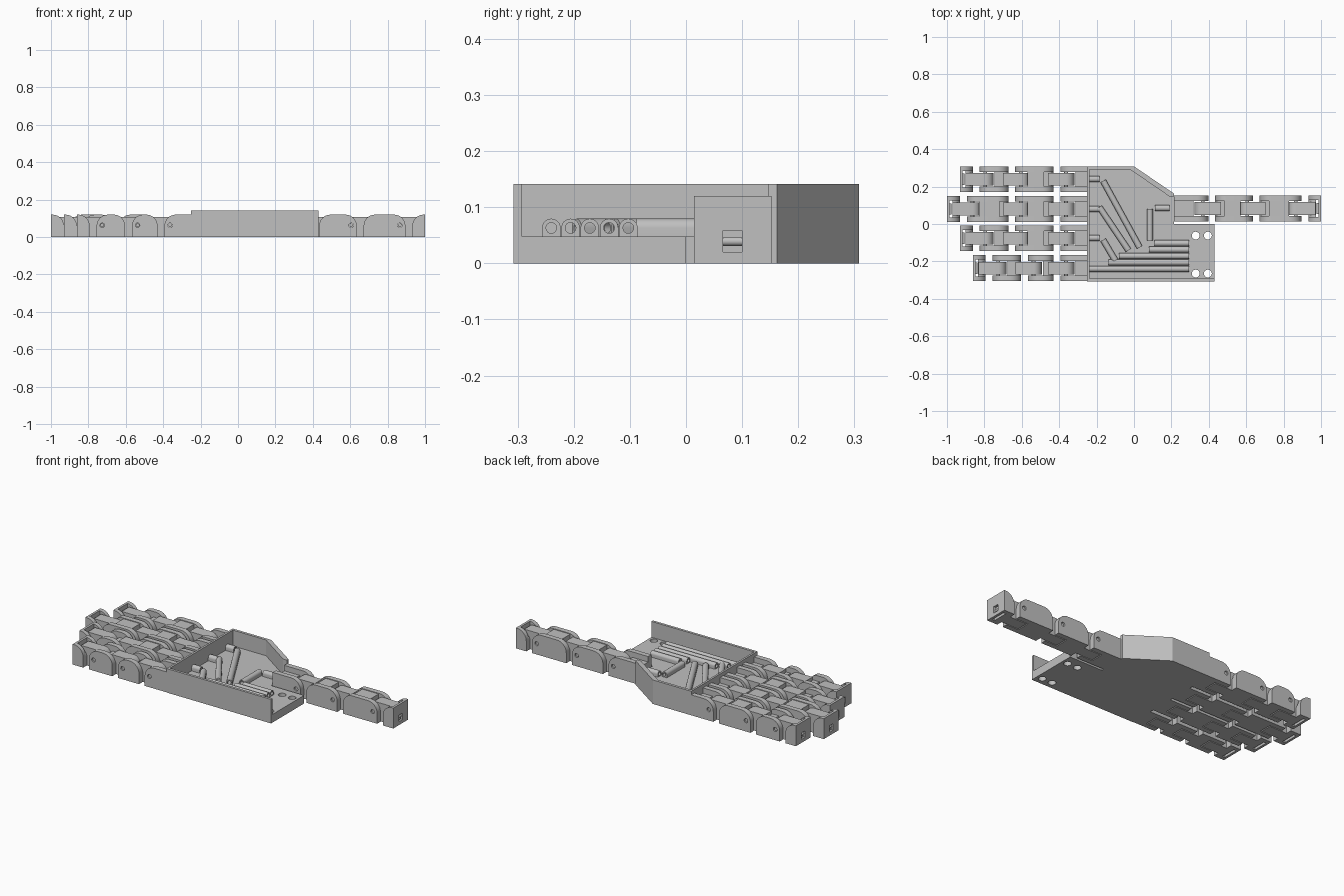
import bpy, bmesh, math
from mathutils import Matrix, Vector

if "Cube" in bpy.data.objects:
    bpy.data.objects.remove(bpy.data.objects["Cube"], do_unlink=True)

GREY = bpy.data.materials.new("light grey plastic")
GREY.use_nodes = True
GREY.diffuse_color = (0.53, 0.53, 0.53, 1)
GREY.node_tree.nodes["Principled BSDF"].inputs["Base Color"].default_value = GREY.diffuse_color

H = 0.12        # finger height
HALF = 0.069    # half finger width
FLOOR = 0.048   # palm floor top
PIN_Z = 0.063
PLACE = {"x": lambda u, v, w: (w, u, v),
         "y": lambda u, v, w: (u, w, v),
         "z": lambda u, v, w: (u, v, w)}


def prism(bm, loops, axis, a, b):
    """Extrude an outline with optional holes along an axis from a to b."""
    part = bmesh.new()
    for loop in loops:
        vs = [part.verts.new(PLACE[axis](u, v, a)) for u, v in loop]
        for i, v in enumerate(vs):
            part.edges.new((vs[i - 1], v))
    bmesh.ops.triangle_fill(part, use_beauty=True, edges=part.edges[:])
    out = bmesh.ops.extrude_face_region(part, geom=part.faces[:], use_keep_orig=True)
    moved = [g for g in out["geom"] if isinstance(g, bmesh.types.BMVert)]
    bmesh.ops.translate(part, verts=moved, vec=Vector(PLACE[axis](0, 0, b - a)))
    bmesh.ops.dissolve_limit(part, angle_limit=0.01, verts=part.verts[:], edges=part.edges[:])
    bmesh.ops.recalc_face_normals(part, faces=part.faces[:])
    mesh = bpy.data.meshes.new("part")
    part.to_mesh(mesh)
    part.free()
    bm.from_mesh(mesh)
    bpy.data.meshes.remove(mesh)


def arc(u, v, r, start, end, n=8):
    return [(u + r * math.cos(math.radians(start + (end - start) * i / n)),
             v + r * math.sin(math.radians(start + (end - start) * i / n))) for i in range(n + 1)]


def circle(u, v, r, n=16):
    return arc(u, v, r, 0, 360, n)[:-1]


def rect(u0, v0, u1, v1):
    return [(u0, v0), (u1, v0), (u1, v1), (u0, v1)]


def rounded(t0, t1, top, near, far):
    """Side outline with rounded upper corners of the given radii."""
    end = arc(t1 - far, top - far, far, 0, 90) if far else [(t1, top)]
    start = arc(t0 + near, top - near, near, 90, 180) if near else [(t0, top)]
    return [(t0, 0), (t1, 0)] + end + start


def finish(name, bm, matrix=Matrix()):
    bm.transform(matrix)
    bmesh.ops.recalc_face_normals(bm, faces=bm.faces[:])
    mesh = bpy.data.meshes.new(name)
    bm.to_mesh(mesh)
    bm.free()
    mesh.materials.append(GREY)
    obj = bpy.data.objects.new(name, mesh)
    bpy.context.collection.objects.link(obj)
    bpy.ops.object.select_all(action="DESELECT")
    obj.select_set(True)
    bpy.context.view_layer.objects.active = obj
    bpy.ops.object.shade_smooth_by_angle(angle=math.radians(30))
    return obj


def tongue(bm, t0, t1):
    """Hinge tongue reaching back to the previous segment's pin."""
    pin = t0 - 0.067
    r = 0.044
    outline = [(t1, 0), (t1, PIN_Z + r)] + arc(pin, PIN_Z, r, 90, 180) + [(pin - r, 0)]
    prism(bm, [outline, circle(pin, PIN_Z, 0.012)], "y", -0.034, 0.034)


def segment(name, matrix, t0, t1, knuckle=False):
    bm = bmesh.new()
    near = 0 if knuckle else 0.06
    # Side cheeks with pin holes
    for a, b in ((-HALF, -0.039), (0.039, HALF)):
        prism(bm, [rounded(t0, t1, H, near, 0.06), circle(t1 - 0.03, PIN_Z, 0.012)], "y", a, b)
    # Bridge between the cheeks
    prism(bm, [rounded(t0, t1 - 0.08, 0.088, 0 if knuckle else 0.03, 0)], "y", -0.039, 0.039)
    # Hinge pin, sunk below the cheek faces
    prism(bm, [circle(t1 - 0.03, PIN_Z, 0.01)], "y", -0.062, 0.062)
    if not knuckle:
        tongue(bm, t0, t0 + 0.03)
        # Raised block on the back of longer segments
        if t1 - t0 > 0.18:
            prism(bm, [rect(t0 + 0.05, 0.08, t1 - 0.066, 0.116)], "y", -0.05, 0.05)
    finish(name, bm, matrix)


def fingertip(name, matrix, t0, t1):
    bm = bmesh.new()
    for a, b in ((-HALF, -0.045), (0.045, HALF)):
        prism(bm, [rounded(t0, t1, H, 0.06, 0)], "y", a, b)
    # End wall with tendon window
    prism(bm, [rect(-0.045, 0, 0.045, H), rect(-0.017, 0.02, 0.017, 0.058)], "x", t1 - 0.014, t1)
    prism(bm, [rounded(t0, t1 - 0.03, 0.09, 0.04, 0)], "y", -0.045, 0.045)
    tongue(bm, t0, t1 - 0.03)
    # Tie bar behind the window
    prism(bm, [circle(t1 - 0.016, 0.039, 0.008)], "y", -0.03, 0.03)
    finish(name, bm, matrix)


# Fingers: y centre, side, then start and end of each segment, tip last
KNUCKLE, FIRST = (0.25, 0.393), (0.43, 0.635)
FINGERS = {
    "index": (0.239, -1, [KNUCKLE, FIRST, (0.67, 0.825), (0.862, 0.93)]),
    "middle": (0.08, -1, [KNUCKLE, FIRST, (0.67, 0.894), (0.931, 1.0)]),
    "ring": (-0.076, -1, [KNUCKLE, FIRST, (0.67, 0.825), (0.862, 0.93)]),
    "little": (-0.236, -1, [KNUCKLE, (0.43, 0.567), (0.604, 0.756), (0.793, 0.861)]),
    "thumb": (0.083, 1, [(0.215, 0.397), (0.434, 0.635), (0.672, 0.895), (0.932, 1.0)]),
}
for finger, (y, side, spans) in FINGERS.items():
    place = Matrix.Translation((0, y, 0)) @ Matrix.Diagonal((side, 1, 1, 1))
    for i, (t0, t1) in enumerate(spans):
        if i == len(spans) - 1:
            fingertip(finger + "_tip", place, t0, t1)
        else:
            label = ("knuckle", "first_segment", "second_segment")[i]
            segment(finger + "_" + label, place, t0, t1, knuckle=(i == 0))

# Palm floor with four mounting holes
bm = bmesh.new()
floor = [(-0.25, -0.307), (0.43, -0.307), (0.43, 0), (0.215, 0),
         (0.215, 0.162), (0, 0.308), (-0.25, 0.308)]
holes = [circle(x, y, 0.021, 20) for x in (0.33, 0.395) for y in (-0.062, -0.265)]
prism(bm, [floor] + holes, "z", 0, FLOOR)
finish("palm_floor", bm)

# Palm walls, open towards the wrist and thumb
bm = bmesh.new()
wall = [(0.43, -0.307), (-0.25, -0.307), (-0.25, 0.308), (0, 0.308), (0.215, 0.162),
        (0.215, 0.147), (0.19, 0.147), (-0.022, 0.292), (-0.238, 0.292),
        (-0.238, -0.292), (0.43, -0.292)]
prism(bm, [wall], "z", FLOOR, 0.141)
finish("palm_walls", bm)


def tendon_tube(name, start, end):
    """Arched, bored guide lying on the palm floor."""
    a, b = Vector(start), Vector(end)
    d = b - a
    bm = bmesh.new()
    r = 0.0165
    outline = [(-r, FLOOR - 0.002), (r, FLOOR - 0.002)] + arc(0, PIN_Z, r, 0, 180, 12)
    prism(bm, [outline, circle(0, PIN_Z, 0.0095)], "x", 0, d.length)
    turn = Matrix.Rotation(math.atan2(d.y, d.x), 4, "Z")
    finish(name, bm, Matrix.Translation((a.x, a.y, 0)) @ turn)


# Wrist guides
for i, x in enumerate((-0.238, -0.135, -0.08, 0.08, 0.11)):
    y = -0.24 + 0.0343 * i
    tendon_tube("wrist_guide_%d" % (i + 1), (x, y), (0.293, y))
# Finger guides: short inlet by the wall, then a slanted run
for name, y, a, b in (("index", 0.24, (-0.165, 0.23), (0.03, -0.125)),
                      ("middle", 0.08, (-0.185, 0.09), (-0.03, -0.14)),
                      ("ring", -0.075, (-0.165, -0.085), (-0.1, -0.195))):
    tendon_tube(name + "_inlet", (-0.238, y), (-0.185, y))
    tendon_tube(name + "_guide", a, b)
# Thumb guides
tendon_tube("thumb_inlet", (0.112, 0.085), (0.19, 0.085))
tendon_tube("thumb_guide", (0.085, -0.088), (0.085, 0.08))
